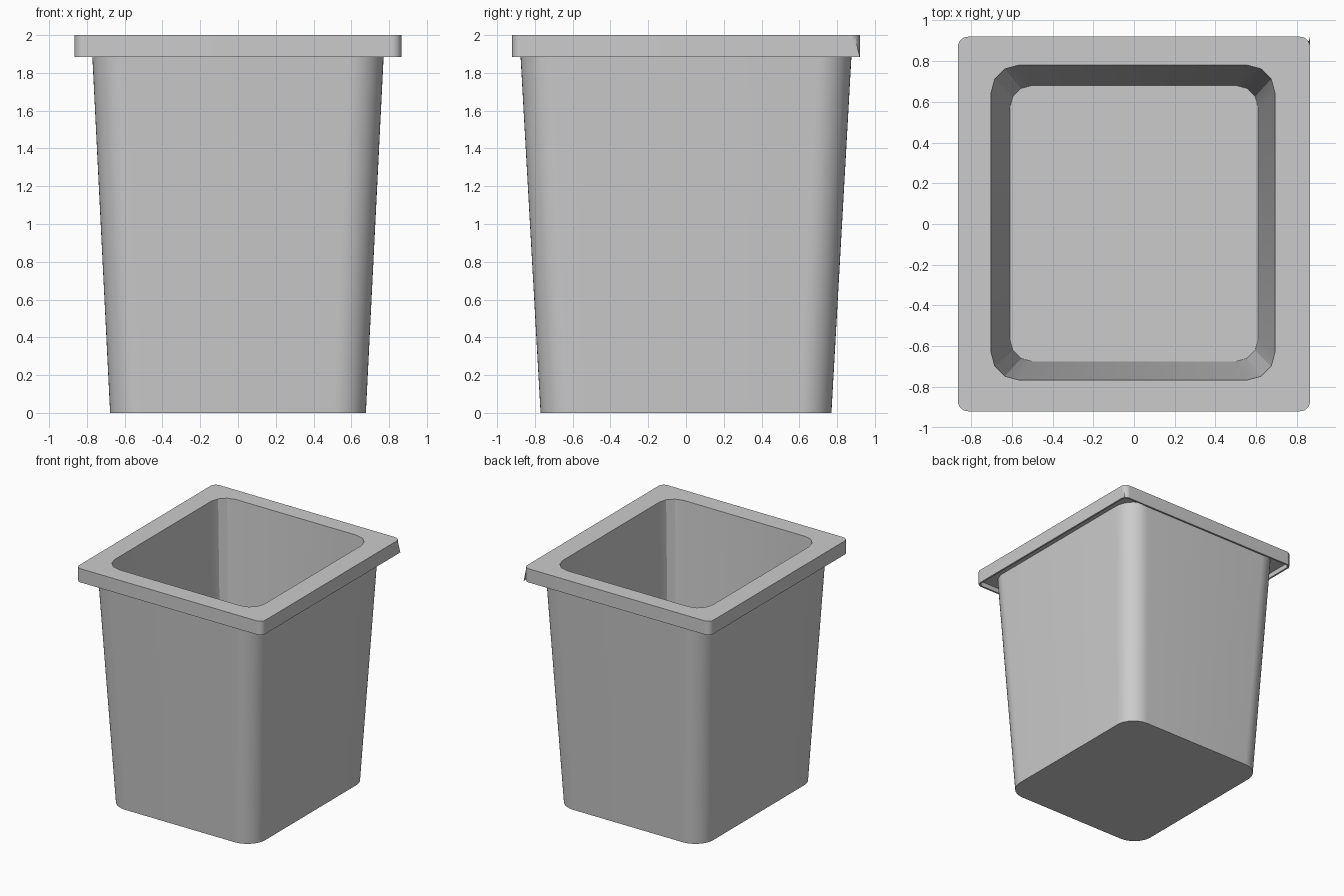
import bpy, bmesh, math

if "Cube" in bpy.data.objects:
    bpy.data.objects.remove(bpy.data.objects["Cube"])

STEPS = 12  # points per corner in every ring


def ring(bm, hx, hy, r, z, segs=STEPS, cx=0.0, cy=0.0):
    """Rounded rectangle; fewer segs snaps points together (merged later)."""
    verts = []
    for k, (sx, sy) in enumerate([(1, 1), (-1, 1), (-1, -1), (1, -1)]):
        for i in range(STEPS + 1):
            a = math.pi / 2 * (k + round(i * segs / STEPS) / segs)
            verts.append(bm.verts.new((cx + sx * (hx - r) + r * math.cos(a),
                                       cy + sy * (hy - r) + r * math.sin(a), z)))
    return verts


def loft(name, specs):
    """Join successive rings with walls and cap both ends."""
    bm = bmesh.new()
    rings = [ring(bm, *s) for s in specs]
    for a, b in zip(rings, rings[1:]):
        n = len(a)
        for i in range(n):
            j = (i + 1) % n
            bm.faces.new((a[i], a[j], b[j], b[i]))
    bm.faces.new(rings[0][::-1])
    bm.faces.new(rings[-1])
    bmesh.ops.remove_doubles(bm, verts=bm.verts, dist=1e-4)
    bmesh.ops.recalc_face_normals(bm, faces=bm.faces)
    mesh = bpy.data.meshes.new(name)
    bm.to_mesh(mesh)
    bm.free()
    obj = bpy.data.objects.new(name, mesh)
    bpy.context.collection.objects.link(obj)
    bpy.context.view_layer.objects.active = obj
    obj.select_set(True)
    bpy.ops.object.shade_smooth_by_angle(angle=math.radians(20))
    obj.select_set(False)
    return obj


# Tapered bin: outer wall, hollow overhanging rim, then faceted inner wall and floor
loft("tapered_bin", [
    (0.677, 0.77, 0.17, 0.0),
    (0.773, 0.878, 0.18, 1.925),
    (0.85, 0.905, 0.04, 1.925),
    (0.85, 0.905, 0.04, 1.885),
    (0.865, 0.92, 0.05, 1.885),
    (0.865, 0.92, 0.05, 2.0),
    (0.697, 0.773, 0.135, 2.0, 3, -0.005, 0.007),
    (0.61, 0.678, 0.11, 0.1, 3, 0.0, 0.003),
])

# Small pointed flap at the back right rim corner
flap = bpy.data.meshes.new("rim_corner_flap")
flap.from_pydata([(0.865, 0.87, 2.0), (0.865, 0.87, 1.885), (0.865, 0.92, 1.885),
                  (0.857, 0.895, 1.99)], [], [(0, 1, 2), (0, 2, 3)])
bpy.context.collection.objects.link(bpy.data.objects.new("rim_corner_flap", flap))
